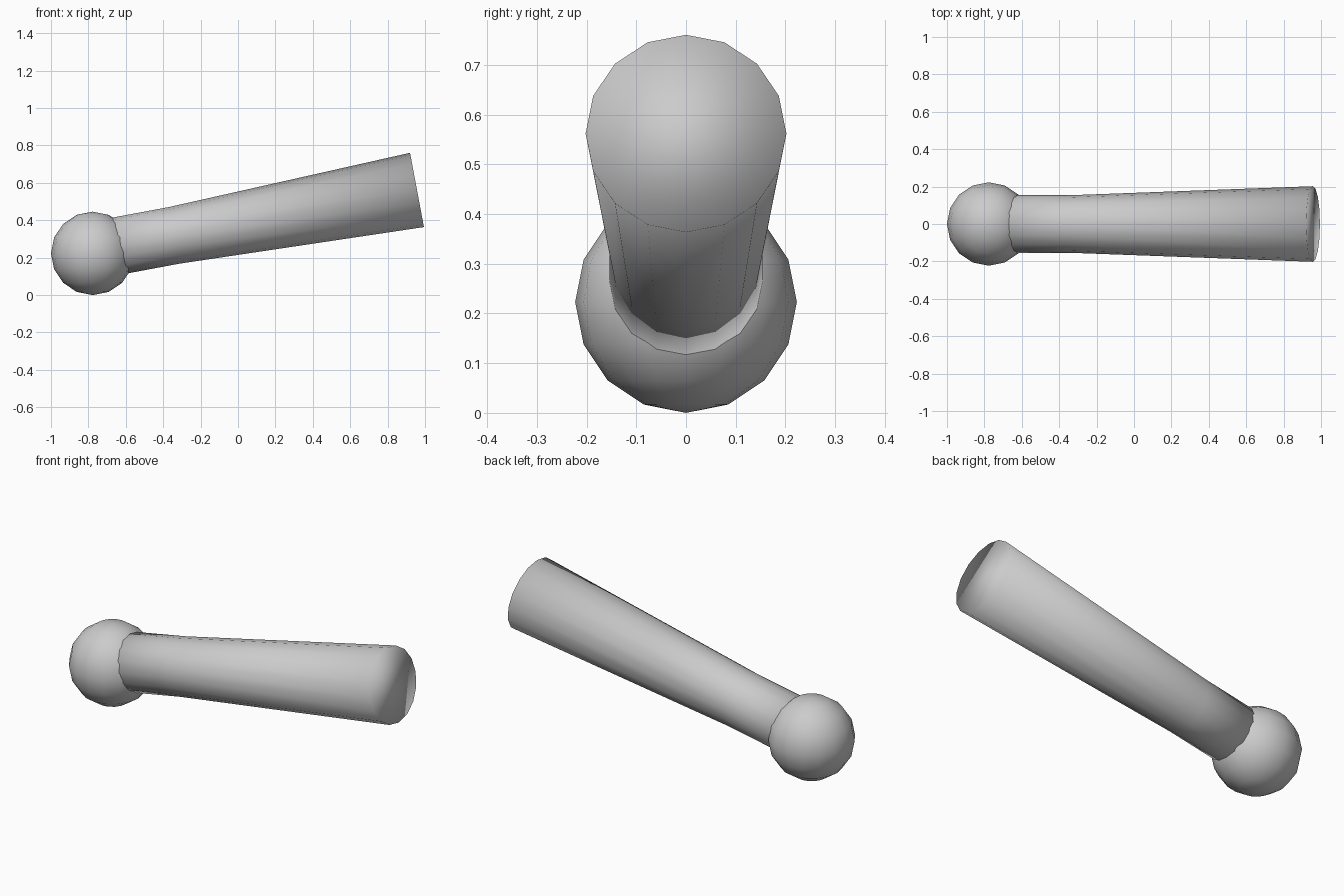
import bpy, bmesh, math
from mathutils import Vector

if "Cube" in bpy.data.objects:
    bpy.data.objects.remove(bpy.data.objects["Cube"])

SIDES = 16
TIP = Vector((0.957, 0, 0.562))          # centre of the flat end
TILT = math.atan(0.187)
AXIS = Vector((math.cos(TILT), 0, math.sin(TILT)))
UP = Vector((-math.sin(TILT), 0, math.cos(TILT)))
SIDE = Vector((0, 1, 0))


def ring(bm, back, radius):
    centre = TIP - AXIS * back
    verts = []
    for i in range(SIDES):
        a = 2 * math.pi * i / SIDES
        verts.append(bm.verts.new(centre + radius * (SIDE * math.cos(a) + UP * math.sin(a))))
    return verts


# Ball at the low end
bpy.ops.mesh.primitive_uv_sphere_add(segments=SIDES, ring_count=8, radius=0.223,
                                     location=(-0.777, 0, 0.223))
ball = bpy.context.object
ball.name = "ball"
bpy.ops.object.shade_smooth()

# Shaft: straight neck out of the ball, then flaring to a flat end
bm = bmesh.new()
rings = [ring(bm, back, r) for back, r in ((1.72, 0.154), (1.32, 0.154), (0, 0.202))]
for a, b in zip(rings, rings[1:]):
    for i in range(SIDES):
        j = (i + 1) % SIDES
        bm.faces.new((a[i], a[j], b[j], b[i]))
bm.faces.new(rings[-1])
bm.faces.new(rings[0][::-1])
bmesh.ops.recalc_face_normals(bm, faces=bm.faces)
for f in bm.faces:
    f.smooth = True
mesh = bpy.data.meshes.new("shaft")
bm.to_mesh(mesh)
bm.free()
bpy.context.collection.objects.link(bpy.data.objects.new("shaft", mesh))
